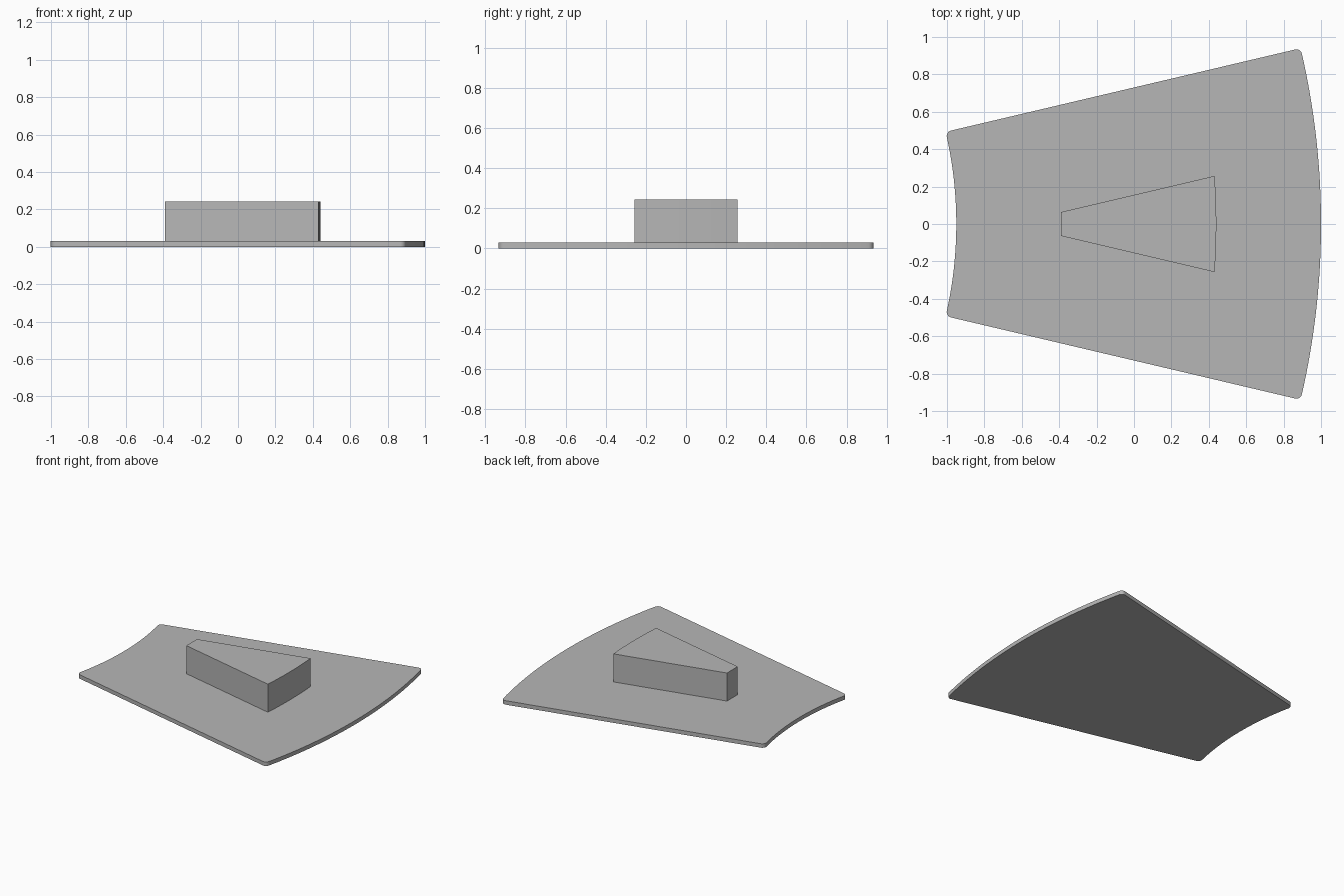
import bpy, bmesh, math

if "Cube" in bpy.data.objects:
    bpy.data.objects.remove(bpy.data.objects["Cube"], do_unlink=True)

grey = bpy.data.materials.new("plain_grey")
grey.use_nodes = True
colour = (0.47, 0.47, 0.47, 1)
grey.diffuse_color = colour
grey.node_tree.nodes["Principled BSDF"].inputs["Base Color"].default_value = colour

CENTRE_X = -3.1               # shared centre of every arc
SLOPE = math.radians(13.25)   # tilt of the straight sides


def arc(radius, half_angle, steps):
    """Points on an arc about the shared centre, from -y to +y."""
    angles = [half_angle * (2 * i / steps - 1) for i in range(steps + 1)]
    return [(CENTRE_X + radius * math.cos(a), radius * math.sin(a)) for a in angles]


def slab(name, outline, bottom, top, corner_radius=0):
    """Extrude an outline upward and optionally round its sharp upright corners."""
    bm = bmesh.new()
    face = bm.faces.new([bm.verts.new((x, y, bottom)) for x, y in outline])
    raised = bmesh.ops.extrude_face_region(bm, geom=[face])["geom"]
    for v in raised:
        if isinstance(v, bmesh.types.BMVert):
            v.co.z = top
    bmesh.ops.recalc_face_normals(bm, faces=bm.faces)
    if corner_radius:
        corners = [e for e in bm.edges
                   if abs(e.verts[0].co.z - e.verts[1].co.z) > 0.001
                   and e.calc_face_angle(0) > math.radians(45)]
        bmesh.ops.bevel(bm, geom=corners, offset=corner_radius, segments=6,
                        profile=0.5, affect='EDGES')
    mesh = bpy.data.meshes.new(name)
    bm.to_mesh(mesh)
    bm.free()
    mesh.materials.append(grey)
    obj = bpy.data.objects.new(name, mesh)
    bpy.context.collection.objects.link(obj)
    bpy.ops.object.select_all(action='DESELECT')
    obj.select_set(True)
    bpy.context.view_layer.objects.active = obj
    bpy.ops.object.shade_smooth_by_angle(angle=math.radians(30))
    return obj


# Thin base plate: a ring sector with rounded corners
plate = arc(4.1, SLOPE, 40) + arc(2.15, SLOPE, 24)[::-1]
slab("base_plate", plate, 0, 0.03, corner_radius=0.03)

# Raised wedge: sides parallel to the plate's, ends concentric with it
outer = arc(3.54, math.asin(0.257 / 3.54), 12)
inner = arc(2.711, math.asin(0.064 / 2.711), 4)
slab("raised_wedge", outer + inner[::-1], 0.015, 0.243)
